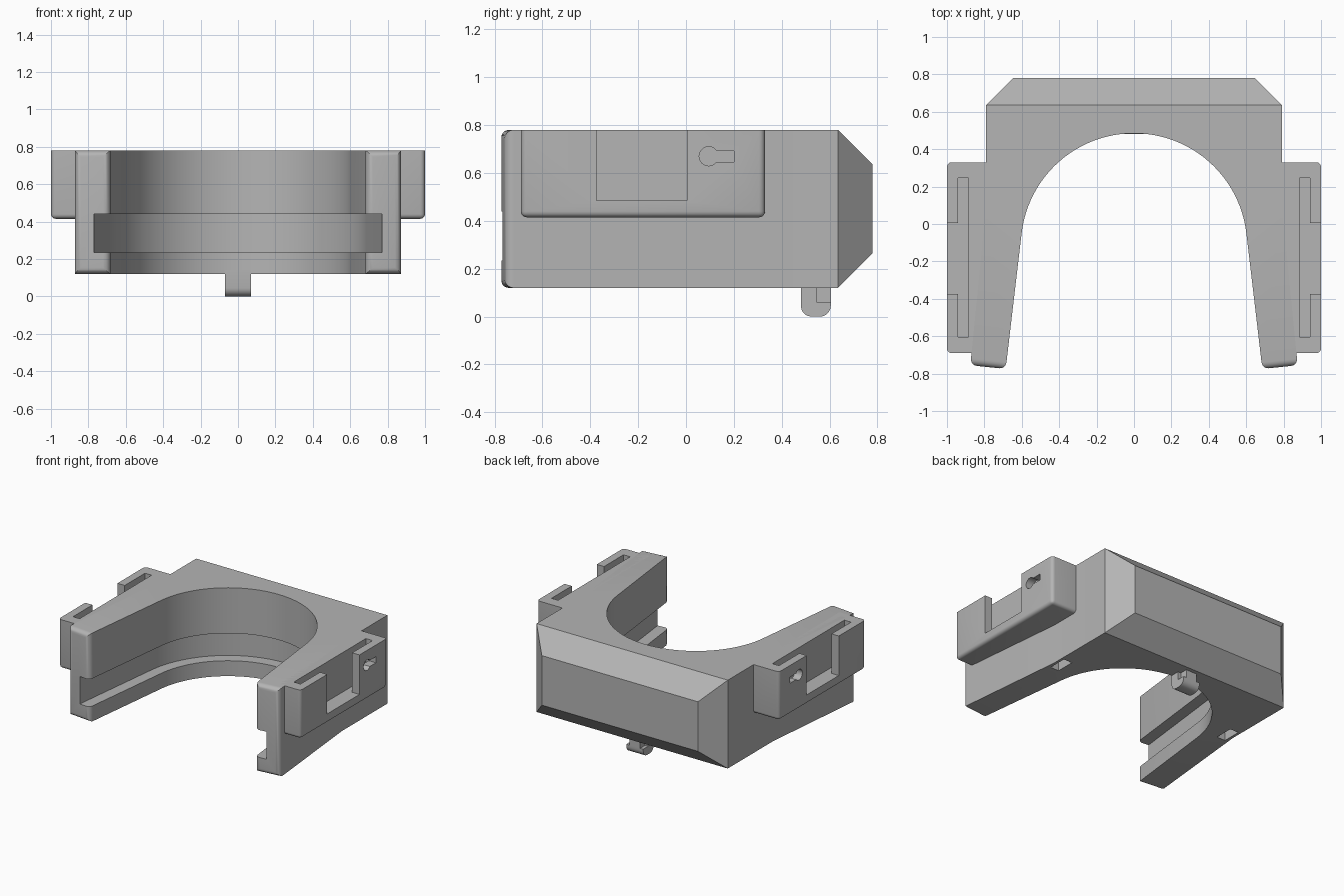
import bpy, bmesh, math
from mathutils import Matrix

cube = bpy.data.objects.get("Cube")
if cube:
    bpy.data.objects.remove(cube, do_unlink=True)

grey = bpy.data.materials.new("plain grey")
grey.use_nodes = True
colour = (0.46, 0.46, 0.46, 1)
grey.diffuse_color = colour
grey.node_tree.nodes["Principled BSDF"].inputs["Base Color"].default_value = colour

TILT = math.radians(6.7)      # flare of the legs
CENTRE_Y = -0.12              # centre of the round opening
BOTTOM, TOP = 0.12, 0.78


def finish(bm, name):
    bmesh.ops.recalc_face_normals(bm, faces=bm.faces)
    mesh = bpy.data.meshes.new(name)
    bm.to_mesh(mesh)
    bm.free()
    mesh.materials.append(grey)
    ob = bpy.data.objects.new(name, mesh)
    bpy.context.collection.objects.link(ob)
    return ob


def prism(outline, z0, z1):
    bm = bmesh.new()
    face = bm.faces.new([bm.verts.new((x, y, z0)) for x, y in outline])
    top = bmesh.ops.extrude_face_region(bm, geom=[face])["geom"]
    for v in top:
        if isinstance(v, bmesh.types.BMVert):
            v.co.z = z1
    return bm


def box(x, y, z):
    x0, x1 = sorted(x)
    return prism([(x0, y[0]), (x1, y[0]), (x1, y[1]), (x0, y[1])], *z)


def bevel(bm, rule, width):
    edges = [e for e in bm.edges if rule(*[v.co for v in e.verts])]
    bmesh.ops.bevel(bm, geom=edges, offset=width, segments=5,
                    profile=0.5, affect='EDGES')


def cut(ob, bm):
    cutter = finish(bm, "cutter")
    cutter.hide_render = True
    mod = ob.modifiers.new("cut", 'BOOLEAN')
    mod.operation, mod.solver, mod.object = 'DIFFERENCE', 'EXACT', cutter
    select(ob)
    bpy.ops.object.modifier_apply(modifier=mod.name)
    bpy.data.objects.remove(cutter, do_unlink=True)


def select(ob):
    bpy.ops.object.select_all(action='DESELECT')
    ob.select_set(True)
    bpy.context.view_layer.objects.active = ob


def smooth(ob):
    select(ob)
    bpy.ops.object.shade_smooth_by_angle(angle=math.radians(30))


def horseshoe(radius, end_y, steps=48):
    """Arc with flared straight legs, from the +x end to the -x end."""
    arc = []
    for i in range(steps + 1):
        a = TILT + (math.pi - 2 * TILT) * i / steps
        arc.append((radius * math.cos(a), CENTRE_Y + radius * math.sin(a)))
    x = arc[0][0] + (arc[0][1] - end_y) * math.tan(TILT)
    return [(x, end_y)] + arc + [(-x, end_y)]


# Body: horseshoe block with a chamfered back
outer = [(-0.875, -0.755), (-0.79, 0.1), (-0.79, 0.635),
         (0.79, 0.635), (0.79, 0.1), (0.875, -0.755)]
bm = prism(horseshoe(0.605, -0.775) + outer, BOTTOM, TOP)
back = [f for f in bm.faces if all(v.co.y > 0.63 for v in f.verts)]
new = bmesh.ops.extrude_face_region(bm, geom=back)["geom"]
bmesh.ops.delete(bm, geom=back, context='FACES_ONLY')
for v in new:
    if isinstance(v, bmesh.types.BMVert):
        v.co.x = math.copysign(0.645, v.co.x)
        v.co.z += 0.145 if v.co.z < 0.4 else -0.145
        v.co.y = 0.78
bmesh.ops.recalc_face_normals(bm, faces=bm.faces)
bevel(bm, lambda a, b: max(a.y, b.y) < -0.7, 0.035)
body = finish(bm, "body")

# Groove round the inside of the opening, and sockets underneath
cut(body, prism(horseshoe(0.69, -0.9), 0.235, 0.44))
for s in (1, -1):
    cut(body, box((s * 0.70, s * 0.77), (0.04, 0.18), (0.05, 0.32)))
smooth(body)

# Side brackets with a slotted pocket, open window and keyhole
for s, side in ((1, "left"), (-1, "right")):
    bm = box((s * 0.785, s), (-0.69, 0.33), (0.415, TOP))
    bevel(bm, lambda a, b: min(a.z, b.z) < 0.7 and max(abs(a.x), abs(b.x)) > 0.9
          and not (abs(a.x - b.x) > 0.1 and a.z > 0.7), 0.025)
    bracket = finish(bm, side + "_bracket")
    cut(bracket, box((s * 0.885, s * 0.94), (-0.605, 0.245), (0.485, 1)))
    cut(bracket, box((s * 0.93, s * 1.1), (-0.375, 0.005), (0.485, 1)))
    bm = bmesh.new()
    bmesh.ops.create_cone(bm, cap_ends=True, segments=32, radius1=0.04,
                          radius2=0.04, depth=0.13,
                          matrix=Matrix.Translation((s * 0.98, 0.095, 0.67))
                          @ Matrix.Rotation(math.pi / 2, 4, 'Y'))
    cut(bracket, bm)
    cut(bracket, box((s * 0.915, s * 1.05), (0.1, 0.2), (0.647, 0.693)))
    smooth(bracket)

# Peg under the back, with rounded foot and recessed sides
bm = box((-0.07, 0.07), (0.48, 0.605), (0, 0.14))
bevel(bm, lambda a, b: max(a.z, b.z) < 0.01 and abs(a.x - b.x) > 0.1, 0.045)
peg = finish(bm, "peg")
for s in (1, -1):
    cut(peg, box((s * 0.045, s * 0.1), (0.547, 0.7), (0.06, 0.2)))
smooth(peg)
